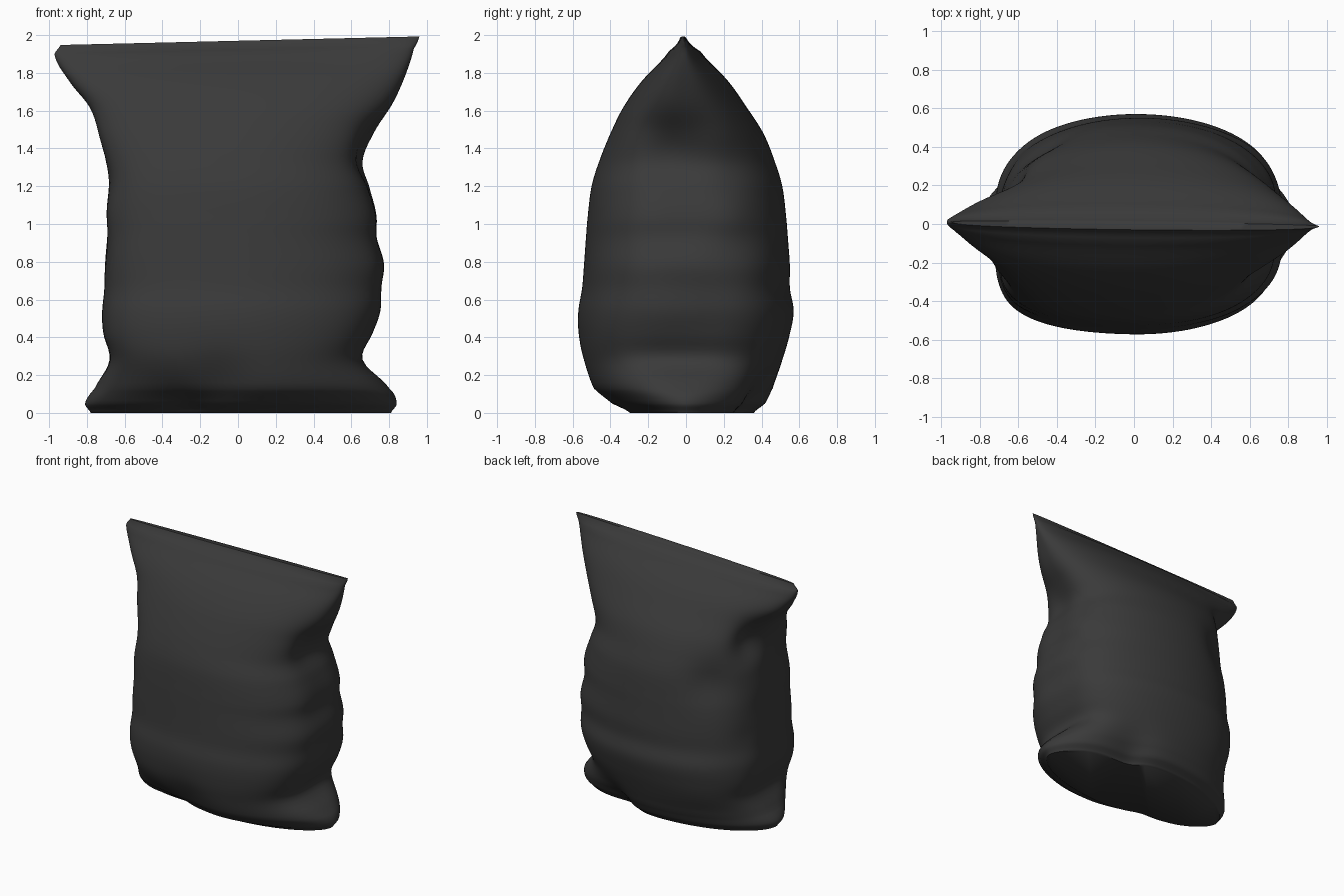
import bpy
import bmesh
import math
from mathutils import Vector, noise

default_cube = bpy.data.objects.get("Cube")
if default_cube:
    bpy.data.objects.remove(default_cube, do_unlink=True)

SEGMENTS = 144
STEPS = 5

# Bag sections: height, right edge, left edge, front edge, back edge, pinch
# A pinch above one gives a pointed lens, below one a boxy section
SECTIONS = [
    (0, -.78, .81, -.3, .36, 1.15),
    (.05, -.81, .84, -.4, .42, 1.1),
    (.13, -.76, .8, -.5, .46, .9),
    (.28, -.68, .66, -.55, .51, .55),
    (.42, -.71, .71, -.57, .55, .55),
    (.54, -.72, .75, -.57, .57, .58),
    (.66, -.71, .76, -.55, .55, .6),
    (.78, -.7, .77, -.54, .55, .6),
    (.92, -.69, .74, -.53, .54, .6),
    (1.04, -.69, .74, -.52, .53, .6),
    (1.2, -.68, .7, -.5, .51, .6),
    (1.33, -.7, .67, -.46, .47, .63),
    (1.48, -.74, .74, -.4, .41, .67),
    (1.62, -.79, .82, -.33, .32, .7),
    (1.76, -.89, .88, -.23, .22, .73),
    (1.91, -.97, .93, -.09, .08, .8),
    (1.97, -.94, .96, -.03, .01, .8),
]

# How full each vertical corner is, keyed by (is left, is back)
CORNERS = {
    (False, False): .55,
    (False, True): 1.22,
    (True, False): 1.08,
    (True, True): 1.15,
}

# Pressed-in dents: centre and depth
DENTS = [
    ((-.76, .18, 1.47), .12),
    ((-.5, .42, 1.18), .04),
    ((.72, -.1, 1.43), .06),
    ((-.35, -.36, .03), .08),
    ((-.1, -.5, .14), .04),
    ((.38, .36, .03), .1),
]


def smooth_mix(a, b, c, d, t):
    """Spline between b and c, using a and d as neighbours."""
    return b + t * ((c - a) / 2 + t * (a - 2.5 * b + 2 * c - d / 2
                                      + t * (1.5 * (b - c) + (d - a) / 2)))


def refined_sections():
    last = len(SECTIONS) - 1
    for i in range(last):
        near = [SECTIONS[max(0, min(last, i + k))] for k in (-1, 0, 1, 2)]
        for step in range(STEPS):
            t = step / STEPS
            row = [smooth_mix(*values, t) for values in zip(*near)]
            row[0] = near[1][0] + t * (near[2][0] - near[1][0])
            yield row
    yield list(SECTIONS[last])


def bag_point(section, angle):
    z, right, left, front, back, pinch = section
    across, depth = math.cos(angle), math.sin(angle)
    fade = max(0, math.sin(math.pi * z / 2))
    power = pinch * CORNERS[across > 0, depth > 0] ** fade
    x = (left + right) / 2 + across * (left - right) / 2
    y = abs(depth) ** power * (back if depth > 0 else -front)
    y = math.copysign(y, depth) - .012 * x * z / 2

    # Crumples are strongest on the sides and vanish at both closed ends
    spot = Vector((x, y, z))
    wave = noise.noise(Vector((x * 2, y * 4, z * 4)))
    press = .015 * wave * fade * abs(across) ** 3
    for centre, amount in DENTS:
        press += amount * math.exp(-((spot - Vector(centre)).length / .18) ** 2)
    inward = Vector((x, y, 0)).normalized() * press
    spot -= inward

    # The closed top edge rises toward the left corner
    spot.z += .026 * x * (z / 2) ** 6
    return spot


# Bag skin, closed by a flat base and a thin top seam
bm = bmesh.new()
rings = []
for section in refined_sections():
    rings.append([bm.verts.new(bag_point(section, math.tau * i / SEGMENTS))
                  for i in range(SEGMENTS)])
for low, high in zip(rings, rings[1:]):
    for i in range(SEGMENTS):
        j = (i + 1) % SEGMENTS
        bm.faces.new((low[i], low[j], high[j], high[i]))
bm.faces.new(list(reversed(rings[0])))
top = rings[-1]
for i in range(SEGMENTS // 2):
    edge = [top[i], top[i + 1], top[-i - 1], top[-i % SEGMENTS]]
    bm.faces.new(list(dict.fromkeys(edge)))
bmesh.ops.recalc_face_normals(bm, faces=bm.faces)

mesh = bpy.data.meshes.new("bag")
bm.to_mesh(mesh)
bm.free()
bag = bpy.data.objects.new("bag", mesh)
bpy.context.collection.objects.link(bag)

# Charcoal plastic
charcoal = bpy.data.materials.new("charcoal plastic")
charcoal.use_nodes = True
colour = (.042, .042, .042, 1)
charcoal.diffuse_color = colour
charcoal.node_tree.nodes["Principled BSDF"].inputs["Base Color"].default_value = colour
mesh.materials.append(charcoal)

bpy.context.view_layer.objects.active = bag
bag.select_set(True)
bpy.ops.object.shade_smooth_by_angle(angle=math.radians(60))
